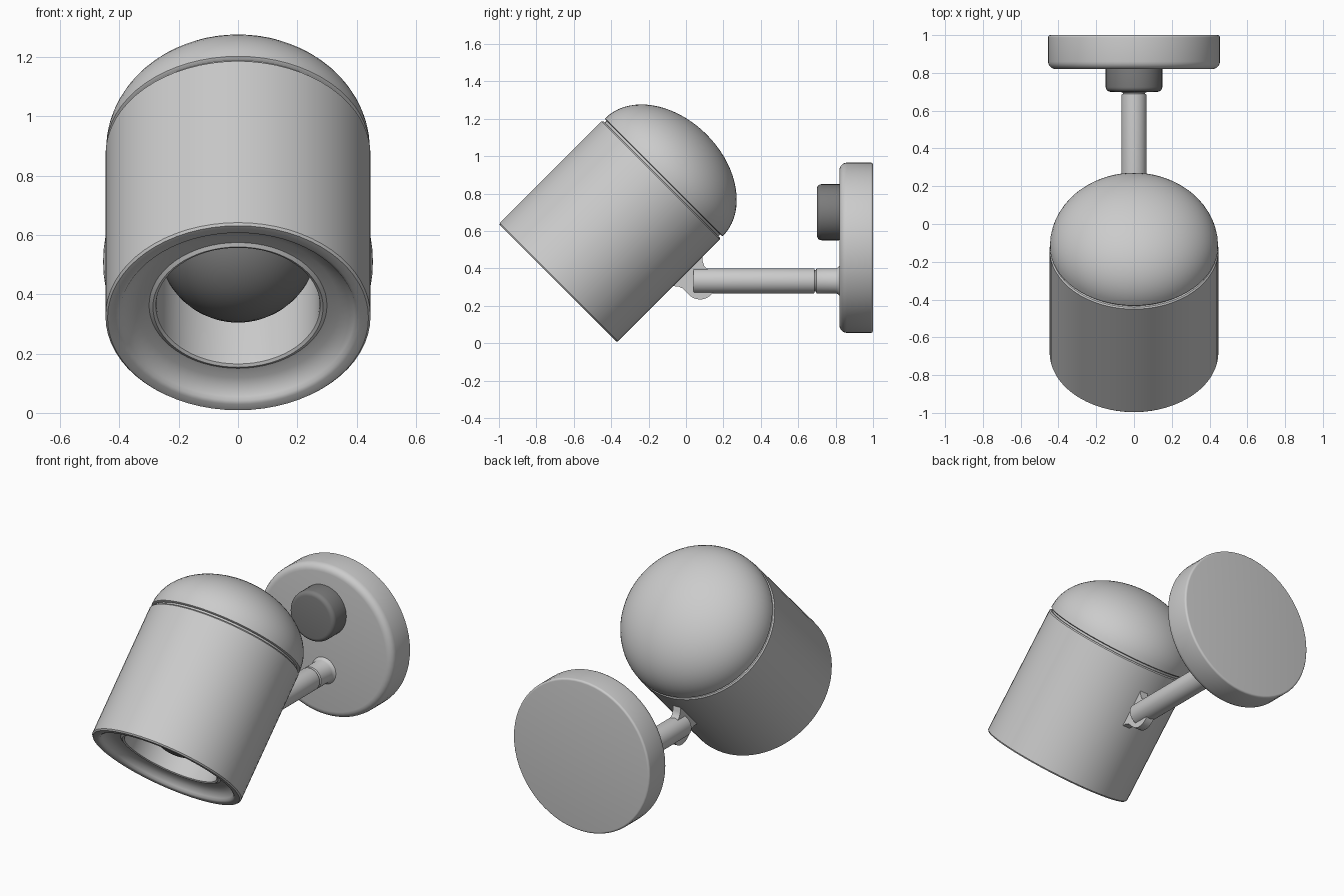
import bpy, bmesh, math
from mathutils import Vector

if "Cube" in bpy.data.objects:
    bpy.data.objects.remove(bpy.data.objects["Cube"])

TILT = math.radians(-45)        # lamp axis: local z points up and back
BACK = math.radians(-90)        # wall parts: local z points to +y
MOUTH = (0, -0.685, 0.32)       # centre of the lamp opening

dark = bpy.data.materials.new("dark_grey")
dark.diffuse_color = (0.2, 0.2, 0.2, 1)
dark.use_nodes = True
dark.node_tree.nodes["Principled BSDF"].inputs["Base Color"].default_value = dark.diffuse_color


def finish(name, bm, loc, rx, mat=None):
    bmesh.ops.recalc_face_normals(bm, faces=bm.faces)
    me = bpy.data.meshes.new(name)
    bm.to_mesh(me)
    bm.free()
    ob = bpy.data.objects.new(name, me)
    bpy.context.collection.objects.link(ob)
    ob.location, ob.rotation_euler = loc, (rx, 0, 0)
    if mat:
        me.materials.append(mat)
    bpy.ops.object.select_all(action='DESELECT')
    ob.select_set(True)
    bpy.context.view_layer.objects.active = ob
    bpy.ops.object.shade_smooth_by_angle(angle=math.radians(35))
    return ob


def lathe(name, profile, loc, rx, mat=None, steps=64):
    """Spin (radius, height) points around local z."""
    bm = bmesh.new()
    vs = [bm.verts.new((r, 0, h)) for r, h in profile]
    es = [bm.edges.new(p) for p in zip(vs, vs[1:])]
    bmesh.ops.spin(bm, geom=vs + es, axis=(0, 0, 1), cent=(0, 0, 0),
                   angle=math.tau, steps=steps)
    bmesh.ops.remove_doubles(bm, verts=bm.verts, dist=1e-4)
    return finish(name, bm, loc, rx, mat)


def arc(cx, cy, rx, ry, a0, a1, n):
    return [(cx + rx * math.cos(math.radians(a0 + (a1 - a0) * i / n)),
             cy + ry * math.sin(math.radians(a0 + (a1 - a0) * i / n)))
            for i in range(n + 1)]


def rounded_disc(r, h0, h1, b):
    """Closed disc profile with its h0 and h1 rims rounded by b[0] and b[1]."""
    return ([(0, h0)] + arc(r - b[0], h0 + b[0], b[0], b[0], -90, 0, 5)
            + arc(r - b[1], h1 - b[1], b[1], b[1], 0, 90, 5) + [(0, h1)])


# lamp shade: outer wall, rolled rim, reflector step and inner bore
lathe("shade", [(0, 0.785), (0.440, 0.785), (0.447, 0.778), (0.447, 0.008),
                (0.440, 0.0), (0.412, 0.0), (0.400, 0.006), (0.393, 0.018),
                (0.375, 0.04), (0.34, 0.055), (0.300, 0.060),
                (0.287, 0.052), (0.277, 0.058), (0.275, 0.07),
                (0.275, 0.62), (0, 0.62)], MOUTH, TILT)

# groove collar between shade and cap
lathe("groove_collar", [(0, 0.77), (0.43, 0.77), (0.43, 0.815), (0, 0.815)],
      MOUTH, TILT)

# domed cap
lathe("dome_cap", [(0, 0.798), (0.437, 0.798)]
      + arc(0, 0.803, 0.445, 0.322, 0, 90, 18), MOUTH, TILT)

# round bulb inside the bore
lathe("bulb", arc(0, 0.36, 0.27, 0.27, -90, 90, 24), MOUTH, TILT, dark)

# hinge tongue: flared foot on the shade, rounded tip inside the arm
outline = [(0.43, 0.655), (0.447, 0.648), (0.465, 0.630), (0.49, 0.618)]
outline += [(y, z) for y, z in arc(0.54, 0.535, 0.083, 0.083, 90, -90, 14)]
outline += [(0.49, 0.452), (0.465, 0.442), (0.447, 0.425), (0.43, 0.415)]
bm = bmesh.new()
face = bm.faces.new([bm.verts.new((-0.025, y, z)) for y, z in outline])
ext = bmesh.ops.extrude_face_region(bm, geom=[face])
bmesh.ops.translate(bm, vec=Vector((0.05, 0, 0)),
                    verts=[v for v in ext["geom"] if isinstance(v, bmesh.types.BMVert)])
finish("hinge_tongue", bm, MOUTH, TILT)

# horizontal arm and its socket on the wall plate
lathe("arm", rounded_disc(0.067, 0.04, 0.688, (0.006, 0.006)),
      (0, 0, 0.333), BACK, steps=40)
lathe("arm_socket", [(0, 0.68), (0.058, 0.68), (0.058, 0.694), (0.067, 0.698),
                     (0.067, 0.80), (0.071, 0.813), (0.082, 0.822), (0, 0.83)],
      (0, 0, 0.333), BACK, steps=40)

# round wall plate
lathe("wall_plate", rounded_disc(0.455, 0.82, 1.0, (0.04, 0.012)),
      (0, 0, 0.51), BACK)

# dark knob on the plate
lathe("knob", rounded_disc(0.15, 0.70, 0.83, (0.025, 0.012)),
      (0, 0, 0.70), BACK, dark, steps=48)
